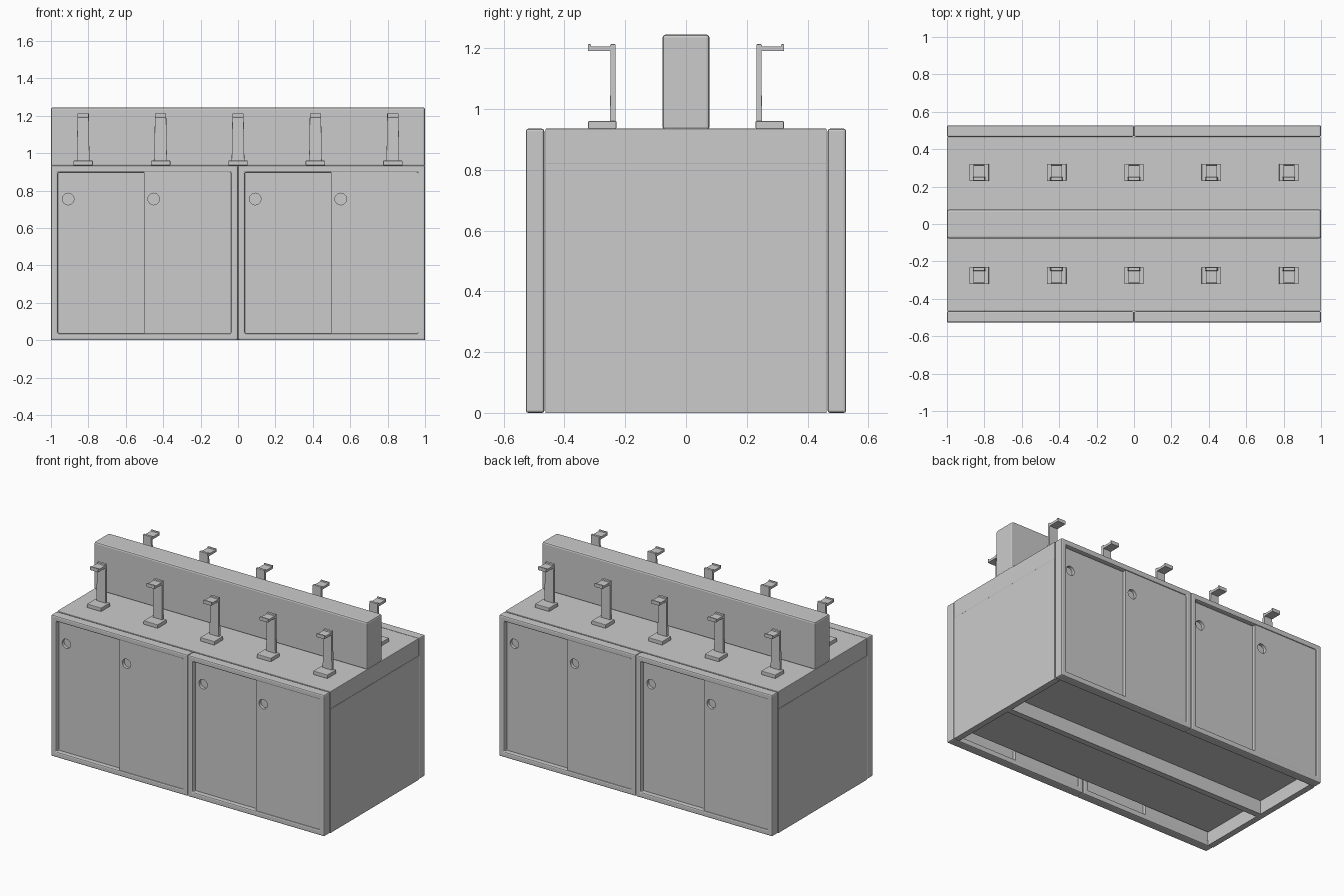
import bpy, bmesh, math
from mathutils import Matrix

if "Cube" in bpy.data.objects:
    bpy.data.objects.remove(bpy.data.objects["Cube"])

FLOOR = 0.09  # underside height of the cabinet floor


def finish(name, bm, bevel=0.0):
    bmesh.ops.recalc_face_normals(bm, faces=bm.faces)
    me = bpy.data.meshes.new(name)
    bm.to_mesh(me)
    bm.free()
    ob = bpy.data.objects.new(name, me)
    bpy.context.collection.objects.link(ob)
    if bevel:
        m = ob.modifiers.new("soft_edges", "BEVEL")
        m.width, m.segments = bevel, 2
    return ob


def box(name, x, y, z, bevel=0.0):
    bm = bmesh.new()
    size = [b - a for a, b in (x, y, z)]
    mid = [(a + b) / 2 for a, b in (x, y, z)]
    bmesh.ops.create_cube(bm, size=1, matrix=Matrix.Translation(mid) @ Matrix.Diagonal((*size, 1)))
    return finish(name, bm, bevel)


def door_frame(name, x0, x1, z0, z1, y0, y1, w):
    # Rectangular ring in the xz plane, extruded along y
    bm = bmesh.new()

    def loop(y, d):
        return [bm.verts.new(p) for p in ((x0 + d, y, z0 + d), (x1 - d, y, z0 + d),
                                          (x1 - d, y, z1 - d), (x0 + d, y, z1 - d))]
    rings = [loop(y0, 0), loop(y0, w), loop(y1, w), loop(y1, 0)]
    for k in range(4):
        a, b = rings[k], rings[(k + 1) % 4]
        for i in range(4):
            j = (i + 1) % 4
            bm.faces.new((a[i], a[j], b[j], b[i]))
    return finish(name, bm, 0.008)


def back_copy(ob):
    # The back is the front turned half a revolution
    c = ob.copy()
    c.name = "back_" + ob.name
    c.rotation_euler.z = math.pi
    bpy.context.collection.objects.link(c)


def sliding_door(name, x, y, hole_x):
    door = box(name, x, y, (0.035, 0.905))
    bm = bmesh.new()
    bmesh.ops.create_cone(bm, cap_ends=True, segments=24, radius1=0.031, radius2=0.031, depth=0.04,
                          matrix=Matrix.Translation((hole_x, y[0], 0.755)) @ Matrix.Rotation(math.pi / 2, 4, "X"))
    cutter = finish(name + "_cutter", bm)
    cutter.hide_render = True
    m = door.modifiers.new("finger_pull", "BOOLEAN")
    m.object, m.operation, m.solver = cutter, "DIFFERENCE", "EXACT"
    bpy.context.view_layer.objects.active = door
    bpy.ops.object.modifier_apply(modifier=m.name)
    bpy.data.objects.remove(cutter)
    return door


# Carcass: worktop, end panels, raised floor and central rail
box("worktop", (-1, 1), (-0.463, 0.463), (0.82, 0.935), 0.003)
for s, side in ((-1, "left"), (1, "right")):
    box(side + "_end_panel", sorted((s * 0.96, s)), (-0.463, 0.463), (0, 0.82))
box("cabinet_floor", (-0.96, 0.96), (-0.463, 0.463), (FLOOR, FLOOR + 0.02))
box("floor_rail", (-0.96, 0.96), (-0.02, 0.02), (0, FLOOR))

# Raised service spine along the worktop
box("service_spine", (-1, 1), (-0.077, 0.077), (0.93, 1.245), 0.01)

# Framed sliding doors, two bays per side
for i, x0 in enumerate((-1, 0)):
    parts = [
        door_frame(f"door_frame_{i}", x0, x0 + 1, 0, 0.935, -0.527, -0.466, 0.037),
        sliding_door(f"rear_door_{i}", (x0 + 0.035, x0 + 0.515), (-0.497, -0.473), x0 + 0.092),
        sliding_door(f"fore_door_{i}", (x0 + 0.497, x0 + 0.965), (-0.521, -0.497), x0 + 0.549),
    ]
    for p in parts:
        back_copy(p)

# Taps: foot, tapered upright, spout arm with a turned-up lip
for i in range(5):
    x = (i - 2) * 0.414
    foot = box(f"tap_foot_{i}", (x - 0.052, x + 0.052), (-0.322, -0.229), (0.935, 0.96), 0.003)
    bm = bmesh.new()
    prof = [(-0.232, 0.955), (-0.232, 1.213), (-0.248, 1.213), (-0.250, 1.206), (-0.312, 1.206),
            (-0.314, 1.213), (-0.322, 1.213), (-0.322, 1.190), (-0.248, 1.190), (-0.250, 0.955)]
    face = bm.faces.new([bm.verts.new((x - 0.034 + 0.004 * (z > 1), y, z)) for y, z in prof])
    ext = bmesh.ops.extrude_face_region(bm, geom=[face])["geom"]
    for v in ext:
        if isinstance(v, bmesh.types.BMVert):
            v.co.x = 2 * x - v.co.x
    tap = finish(f"tap_{i}", bm, 0.001)
    back_copy(foot)
    back_copy(tap)
